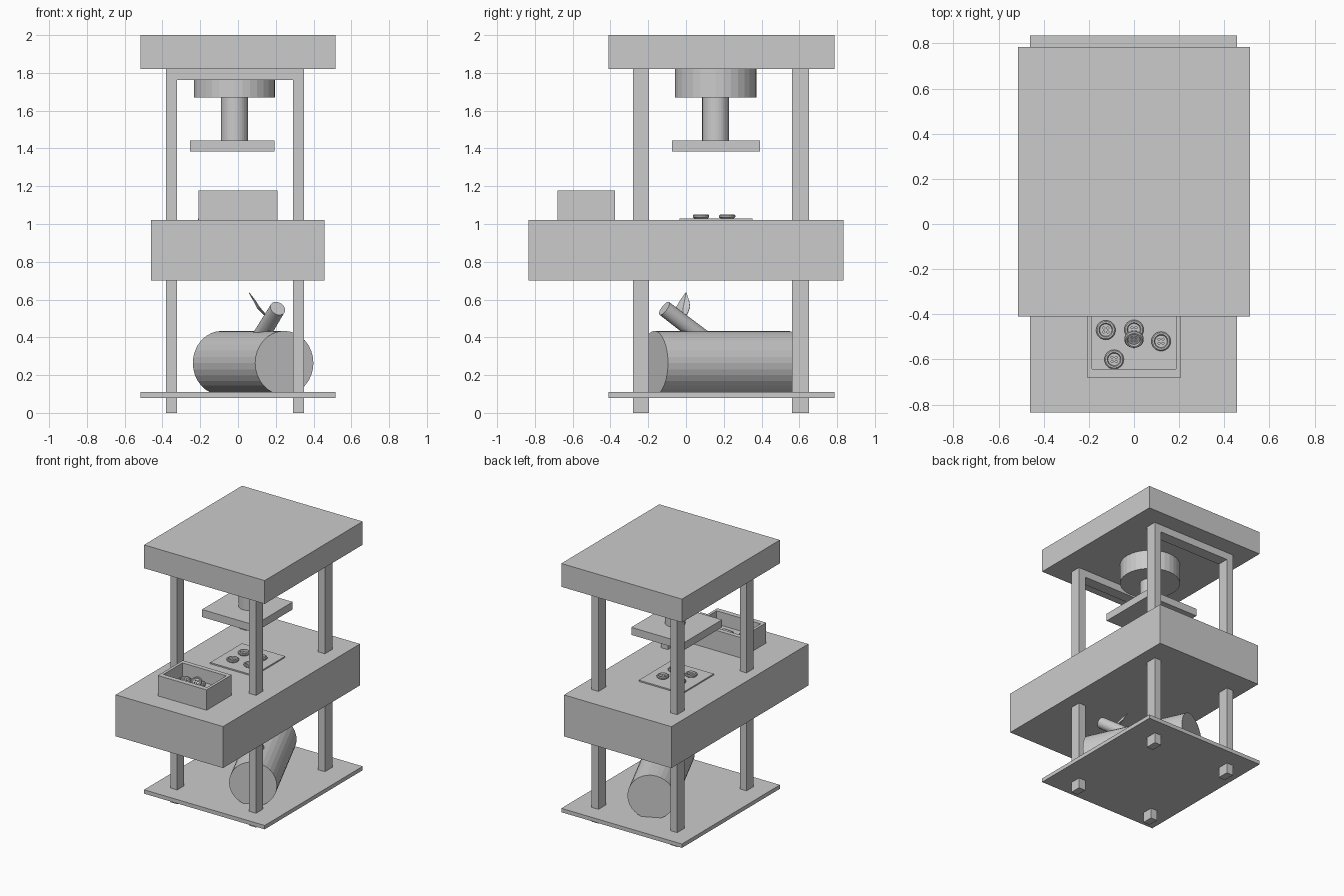
import bpy, bmesh, math
from mathutils import Vector, Matrix

if "Cube" in bpy.data.objects:
    bpy.data.objects.remove(bpy.data.objects["Cube"])


def finish(name, bm):
    bmesh.ops.recalc_face_normals(bm, faces=bm.faces)
    mesh = bpy.data.meshes.new(name)
    bm.to_mesh(mesh)
    bm.free()
    ob = bpy.data.objects.new(name, mesh)
    bpy.context.collection.objects.link(ob)
    return ob


def box(name, x0, x1, y0, y1, z0, z1):
    bm = bmesh.new()
    m = Matrix.Translation(((x0 + x1) / 2, (y0 + y1) / 2, (z0 + z1) / 2))
    m = m @ Matrix.Diagonal((x1 - x0, y1 - y0, z1 - z0, 1))
    bmesh.ops.create_cube(bm, size=1, matrix=m)
    return finish(name, bm)


def rod(name, a, b, r1, r2=None, sides=32):
    a, b = Vector(a), Vector(b)
    d = b - a
    bm = bmesh.new()
    m = Matrix.Translation((a + b) / 2) @ d.to_track_quat('Z', 'Y').to_matrix().to_4x4()
    bmesh.ops.create_cone(bm, cap_ends=True, segments=sides, radius1=r1,
                          radius2=r1 if r2 is None else r2, depth=d.length, matrix=m)
    return finish(name, bm)


# Slabs: roof, work surface and bottom shelf
box("roof_slab", -0.515, 0.515, -0.41, 0.785, 1.82, 2.0)
box("work_surface", -0.46, 0.457, -0.835, 0.835, 0.70, 1.02)
box("bottom_shelf", -0.515, 0.515, -0.41, 0.785, 0.08, 0.11)

# Two leg frames, each joined by a rail under the roof
for end, y0, y1 in (("front", -0.28, -0.195), ("back", 0.56, 0.65)):
    box(end + "_left_leg", -0.38, -0.323, y0, y1, 0, 1.82)
    box(end + "_right_leg", 0.292, 0.35, y0, y1, 0, 1.82)
    box(end + "_rail", -0.323, 0.292, y0, y1, 1.763, 1.82)

# Hanging press
rod("press_drum", (-0.018, 0.157, 1.67), (-0.018, 0.157, 1.82), 0.215)
rod("press_stem", (-0.018, 0.157, 1.44), (-0.018, 0.157, 1.67), 0.071)
box("press_plate", -0.255, 0.193, -0.075, 0.392, 1.385, 1.443)

# Thin sheet under the press
box("sheet", -0.213, 0.157, -0.035, 0.352, 1.02, 1.03)

# Open tray
box("tray_floor", -0.19, 0.19, -0.66, -0.39, 1.02, 1.075)
box("tray_left", -0.209, -0.187, -0.68, -0.375, 1.02, 1.177)
box("tray_right", 0.187, 0.208, -0.68, -0.375, 1.02, 1.177)
box("tray_front", -0.187, 0.187, -0.68, -0.642, 1.02, 1.177)
box("tray_back", -0.187, 0.187, -0.41, -0.375, 1.02, 1.177)


# Button: lathed rim with dished centre and four holes
def lathe(name, profile, steps=24):
    bm = bmesh.new()
    verts = [bm.verts.new((r, 0, z)) for r, z in profile]
    edges = [bm.edges.new(p) for p in zip(verts, verts[1:])]
    bmesh.ops.spin(bm, geom=verts + edges, cent=(0, 0, 0), axis=(0, 0, 1),
                   angle=math.tau, steps=steps)
    bmesh.ops.remove_doubles(bm, verts=bm.verts, dist=1e-5)
    return finish(name, bm)


button = lathe("button", [(0, 0), (0.036, 0), (0.043, 0.006), (0.043, 0.015),
                          (0.038, 0.02), (0.031, 0.02), (0.027, 0.011), (0, 0.011)])
for sx in (-1, 1):
    for sy in (-1, 1):
        hole = rod("hole_cutter", (sx * 0.009, sy * 0.009, -0.01),
                   (sx * 0.009, sy * 0.009, 0.03), 0.005, sides=8)
        mod = button.modifiers.new("hole", 'BOOLEAN')
        mod.operation, mod.solver, mod.object = 'DIFFERENCE', 'EXACT', hole
        bpy.context.view_layer.objects.active = button
        bpy.ops.object.modifier_apply(modifier=mod.name)
        bpy.data.objects.remove(hole)

spots = [(x, y, 1.03, 0) for x in (-0.1, 0.045) for y in (0.08, 0.218)]
spots += [(-0.125, -0.47, 1.075, 0), (0, -0.468, 1.075, 0), (0.12, -0.52, 1.075, 0),
          (-0.088, -0.6, 1.075, 0), (0.0, -0.505, 1.11, 0.6)]
for i, (x, y, z, tilt) in enumerate(spots):
    ob = button if i == 0 else button.copy()
    if i:
        bpy.context.collection.objects.link(ob)
    ob.location = (x, y, z)
    ob.rotation_euler = (tilt, 0, 0)

# Log lying on the shelf, with a stub branch
rod("log", (0.245, -0.167, 0.264), (-0.085, 0.544, 0.264), 0.17)
rod("branch", (0.09, 0.145, 0.355), (0.21, -0.115, 0.553), 0.045, 0.042, sides=24)

# Curved leaf growing from the branch
bm = bmesh.new()
rows = []
for x, y, z, w in ((0.165, -0.02, 0.49, 0.004), (0.135, -0.017, 0.525, 0.026),
                   (0.105, -0.015, 0.555, 0.036), (0.088, -0.008, 0.59, 0.024),
                   (0.06, 0.0, 0.637, 0.002)):
    rows.append([bm.verts.new((x + 0.25 * abs(s) * w, y + s * w, z + 0.2 * abs(s) * w))
                 for s in (-1, 0, 1)])
for a, b in zip(rows, rows[1:]):
    for j in (0, 1):
        bm.faces.new((a[j], a[j + 1], b[j + 1], b[j]))
leaf = finish("leaf", bm)
leaf.modifiers.new("thickness", 'SOLIDIFY').thickness = 0.004
